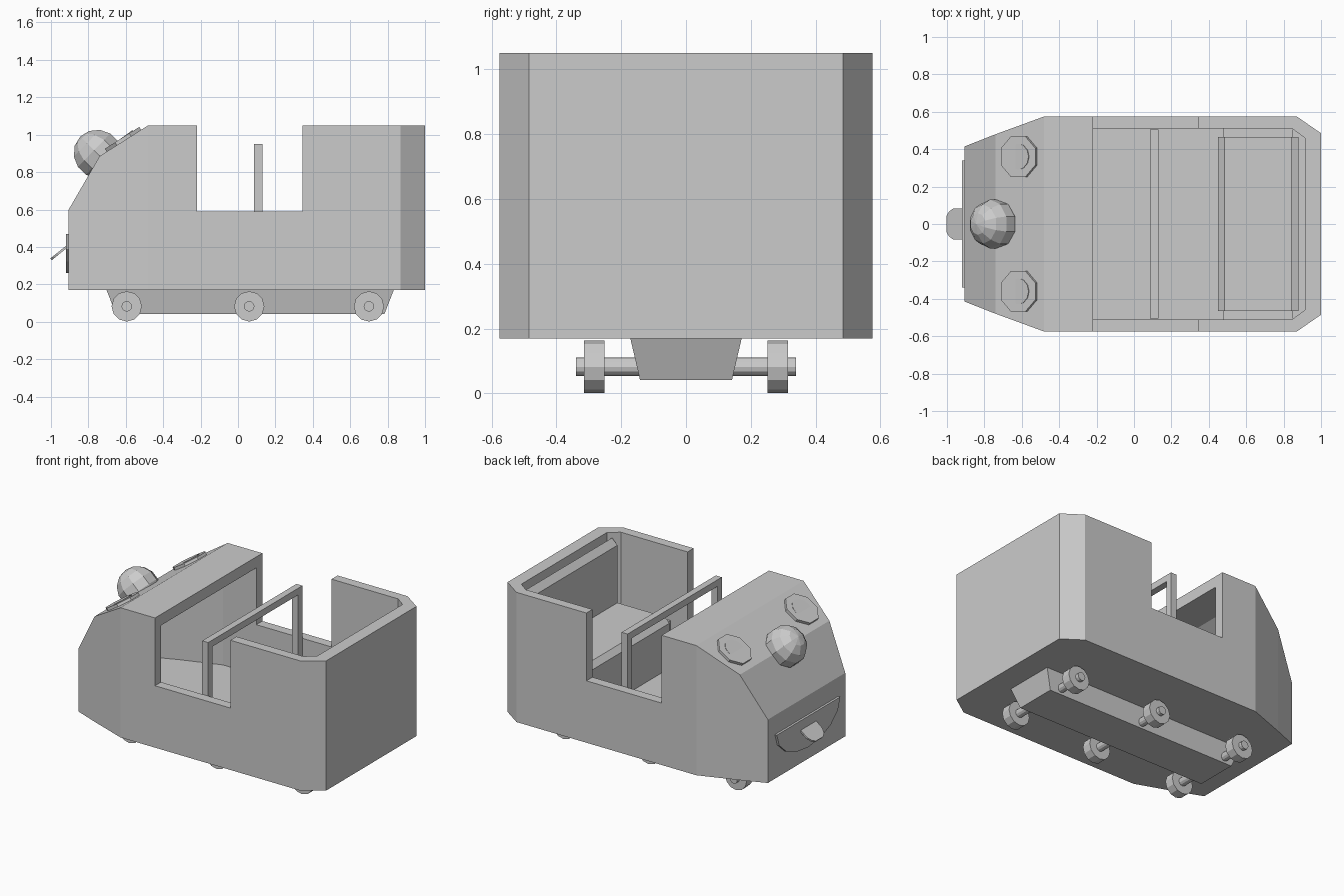
import bpy, bmesh, math
from mathutils import Matrix, Vector

cube = bpy.data.objects.get("Cube")
if cube:
    bpy.data.objects.remove(cube, do_unlink=True)

GREY = (0.6, 0.6, 0.6, 1)
paint = bpy.data.materials.new("plain_grey")
paint.use_nodes = True
paint.diffuse_color = GREY
paint.node_tree.nodes["Principled BSDF"].inputs["Base Color"].default_value = GREY


def finish(name, bm):
    bmesh.ops.recalc_face_normals(bm, faces=bm.faces[:])
    mesh = bpy.data.meshes.new(name)
    bm.to_mesh(mesh)
    bm.free()
    mesh.materials.append(paint)
    ob = bpy.data.objects.new(name, mesh)
    bpy.context.scene.collection.objects.link(ob)
    return ob


def prism(name, pts, axis, lo, hi):
    """Extrude a 2D outline along x (points y,z), y (points x,z) or z (points x,y)."""
    place = {"x": lambda a, b, t: (t, a, b),
             "y": lambda a, b, t: (a, t, b),
             "z": lambda a, b, t: (a, b, t)}[axis]
    bm = bmesh.new()
    face = bm.faces.new([bm.verts.new(place(a, b, lo)) for a, b in pts])
    new = bmesh.ops.extrude_face_region(bm, geom=[face])["geom"]
    shift = Vector(place(0, 0, hi - lo))
    bmesh.ops.translate(bm, vec=shift, verts=[v for v in new if isinstance(v, bmesh.types.BMVert)])
    return finish(name, bm)


def box(name, x0, x1, y0, y1, z0, z1):
    return prism(name, [(x0, y0), (x1, y0), (x1, y1), (x0, y1)], "z", z0, z1)


def disc(name, centre, radius, depth, sides, rotation, turn=0):
    bm = bmesh.new()
    m = Matrix.Translation(centre) @ rotation @ Matrix.Rotation(turn, 4, "Z")
    bmesh.ops.create_cone(bm, cap_ends=True, segments=sides, radius1=radius,
                          radius2=radius, depth=depth, matrix=m)
    return finish(name, bm)


def boolean(target, cutter, operation):
    mod = target.modifiers.new("cut", "BOOLEAN")
    mod.object, mod.operation, mod.solver = cutter, operation, "EXACT"
    bpy.context.view_layer.objects.active = target
    bpy.ops.object.modifier_apply(modifier=mod.name)
    bpy.data.objects.remove(cutter, do_unlink=True)


def mirrored(half):
    return half + [(x, -y) for x, y in reversed(half)]


# Body: plan outline trimmed by the side silhouette with the door notch
body = prism("body", mirrored([(1, .485), (.87, .575), (-.48, .575), (-.74, .48), (-.905, .415)]),
             "z", .17, 1.05)
silhouette = prism("silhouette", [(1.1, .1), (1.1, 1.2), (.345, 1.2), (.345, .59), (-.22, .59),
                                  (-.22, 1.2), (-.244, 1.2), (-.74, .885), (-1, .436), (-1, .1)],
                   "y", -1, 1)
boolean(body, silhouette, "INTERSECT")

# Cabin hollow, running forward under the hood
cabin = prism("cabin", mirrored([(.914, .46), (.845, .51), (-.47, .51), (-.73, .42), (-.84, .375)]),
              "z", .25, 1.25)
roofline = prism("roofline", [(1.1, .2), (1.1, 1.3), (-.215, 1.3), (-.215, .975), (-.455, .975),
                              (-.69, .83), (-.9, .47), (-.9, .2)], "y", -1, 1)
boolean(cabin, roofline, "INTERSECT")
boolean(body, cabin, "DIFFERENCE")

# Bench with bevelled front edge and backrest, on a full-width base
prism("seat", [(.45, .245), (.45, .555), (.485, .59), (.84, .59), (.84, .98), (.88, 1.02), (.88, .245)],
      "y", -.465, .465)
box("seat_base", .475, .85, -.512, .512, .245, .55)

# Grab hoop across the cabin
for side, y in (("right", -.505), ("left", .46)):
    box("hoop_post_" + side, .085, .13, y, y + .045, .245, .905)
box("hoop_bar", .085, .13, -.505, .505, .905, .95)

# Tapered underframe
bm = bmesh.new()
bmesh.ops.create_cube(bm, size=2)
for v in bm.verts:
    top = v.co.z > 0
    v.co = (.065 + v.co.x * (.77 if top else .718), v.co.y * (.173 if top else .142), .175 if top else .042)
finish("underframe", bm)

# Wheels and axles
across = Matrix.Rotation(math.pi / 2, 4, "X")
for i, x in enumerate((-.595, .06, .7)):
    disc(f"axle_{i}", (x, 0, .082), .028, .68, 12, across)
    for side, s in (("right", -1), ("left", 1)):
        disc(f"wheel_{side}_{i}", (x, s * .283, .082), .081, .064, 12, across)

# Eyes lying on the sloping hood
slope = Matrix.Rotation(-math.atan2(.165, .26), 4, "Y")
for side, s in (("right", -1), ("left", 1)):
    centre = Vector((-.61, s * .36, .968))
    normal = slope @ Vector((0, 0, 1))
    disc("eye_" + side, centre + normal * .006, .118, .024, 8, slope, math.pi / 8)
    tilt = slope @ Matrix.Rotation(-.06, 4, "Y")
    disc("pupil_" + side, centre + normal * .015, .07, .008, 12, tilt)

# Ball nose
bm = bmesh.new()
bmesh.ops.create_uvsphere(bm, u_segments=10, v_segments=7, radius=.134,
                          matrix=Matrix.Translation((-.748, 0, .896)) @ Matrix.Rotation(-.8, 4, "Y"))
finish("nose", bm)

# Smiling mouth plate and tongue
arc = [math.pi * (1 + i / 8) for i in range(9)]
prism("mouth", [(.34 * math.cos(a), .47 + .21 * math.sin(a)) for a in arc], "x", -.92, -.9)
tongue = prism("tongue", mirrored([(0, .083), (-.075, .083), (-.105, .065), (-.122, .04)]), "z", -.006, .006)
tongue.data.transform(Matrix.Translation((-.905, 0, .41)) @ Matrix.Rotation(-.68, 4, "Y"))
